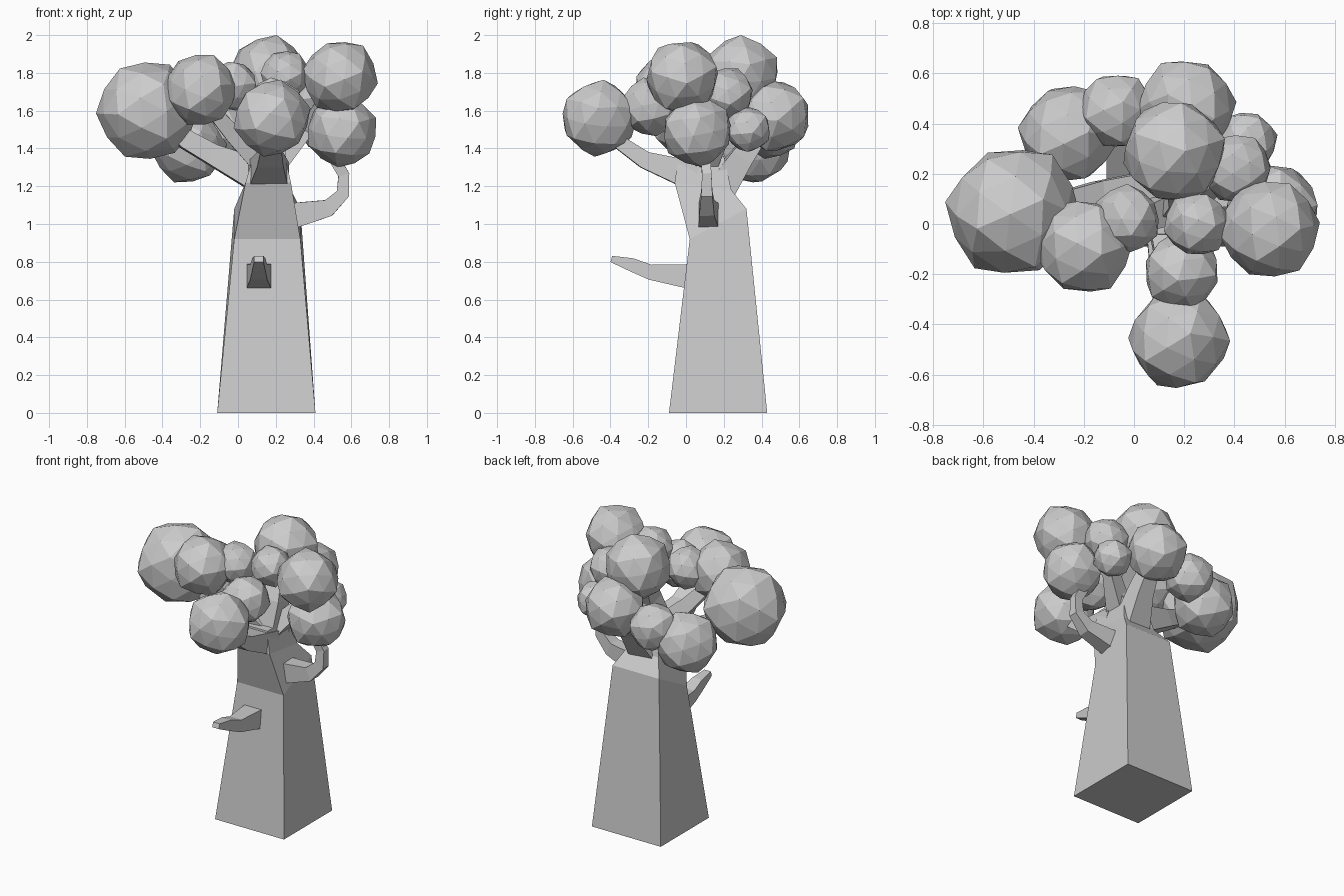
import bpy, bmesh, random
from mathutils import Vector, Euler

random.seed(4)


def finish(name, bm):
    bmesh.ops.recalc_face_normals(bm, faces=bm.faces)
    me = bpy.data.meshes.new(name)
    bm.to_mesh(me)
    bm.free()
    bpy.context.collection.objects.link(bpy.data.objects.new(name, me))


def loft(name, rings):
    bm = bmesh.new()
    loops = [[bm.verts.new(p) for p in r] for r in rings]
    for a, b in zip(loops, loops[1:]):
        for i in range(4):
            j = (i + 1) % 4
            bm.faces.new((a[i], a[j], b[j], b[i]))
    bm.faces.new(loops[0])
    bm.faces.new(loops[-1])
    finish(name, bm)


def limb(name, path, ref):
    """Tapered square branch; path rows are x, y, z, half width, half height."""
    pts = [Vector(p[:3]) for p in path]
    rings = []
    for i, p in enumerate(path):
        t = (pts[min(i + 1, len(pts) - 1)] - pts[max(i - 1, 0)]).normalized()
        s = t.cross(Vector(ref)).normalized()
        u = s.cross(t)
        rings.append([pts[i] + s * p[3] * a + u * p[4] * b
                      for a, b in ((-1, -1), (1, -1), (1, 1), (-1, 1))])
    loft(name, rings)


def section(x0, x1, yf, zf, yb, zb):
    return [(x0, yf, zf), (x1, yf, zf), (x1, yb, zb), (x0, yb, zb)]


# Trunk: square taper with a slanted shoulder
loft("trunk", [section(-.11, .41, -.09, 0, .43, 0),
               section(-.02, .33, .02, .92, .32, 1.08),
               section(.04, .28, -.06, 1.22, .24, 1.18),
               section(.08, .25, -.04, 1.36, .2, 1.36)])

# Main limbs carrying the crown
Z, Y = (0, 0, 1), (0, 1, 0)
limb("front_limb", [(.16, .05, 1.25, .11, .08), (.17, -.22, 1.34, .07, .045),
                    (.18, -.45, 1.5, .04, .03)], Z)
limb("left_limb", [(.12, .12, 1.25, .1, .09), (-.14, .1, 1.37, .07, .055),
                   (-.28, .08, 1.45, .05, .05), (-.45, .05, 1.6, .03, .03)], Z)
limb("back_limb", [(.17, .17, 1.17, .09, .08), (.2, .3, 1.36, .06, .06),
                   (.21, .44, 1.55, .04, .04)], Y)
limb("upper_limb", [(.17, .1, 1.3, .08, .1), (.2, .12, 1.5, .06, .06),
                    (.16, .25, 1.75, .04, .04)], Y)
limb("upper_left_limb", [(.12, .06, 1.33, .06, .06), (-.03, .0, 1.48, .045, .045),
                         (-.2, -.08, 1.68, .03, .03)], Y)
limb("upper_right_limb", [(.2, .1, 1.32, .06, .06), (.36, .2, 1.5, .04, .04),
                          (.52, .02, 1.75, .03, .03)], Y)

# Small side branches
limb("front_stub", [(.11, .04, .72, .068, .068), (.11, -.19, .745, .045, .04),
                    (.11, -.29, .785, .035, .035), (.11, -.395, .815, .025, .017)], Z)
limb("right_branch", [(.27, .12, 1.04, .07, .055), (.48, .11, 1.085, .045, .04),
                      (.555, .11, 1.16, .035, .03), (.56, .11, 1.26, .03, .025),
                      (.49, .1, 1.38, .03, .025)], Y)

# Foliage: faceted balls given as x, y, z, radius
BALLS = [(-.48, .05, 1.6, .275), (-.2, -.09, 1.71, .2), (.18, -.46, 1.56, .21),
         (.54, -.02, 1.78, .205), (.55, .06, 1.49, .195), (.16, .29, 1.79, .215),
         (.21, .47, 1.57, .2), (-.26, .36, 1.41, .205), (-.07, .45, 1.5, .16),
         (.19, -.19, 1.62, .16), (.25, 0, 1.79, .135), (-.03, .02, 1.73, .14),
         (.41, .22, 1.69, .145), (.45, .33, 1.5, .125)]
for n, (x, y, z, r) in enumerate(BALLS):
    bm = bmesh.new()
    bmesh.ops.create_icosphere(bm, subdivisions=2, radius=r)
    rot = Euler([random.uniform(0, 6.28) for _ in range(3)]).to_matrix()
    for v in bm.verts:
        k = 1 if len(v.link_edges) == 5 else .93
        v.co = rot @ v.co * k + Vector((x, y, z))
    finish(f"foliage_{n + 1:02d}", bm)
